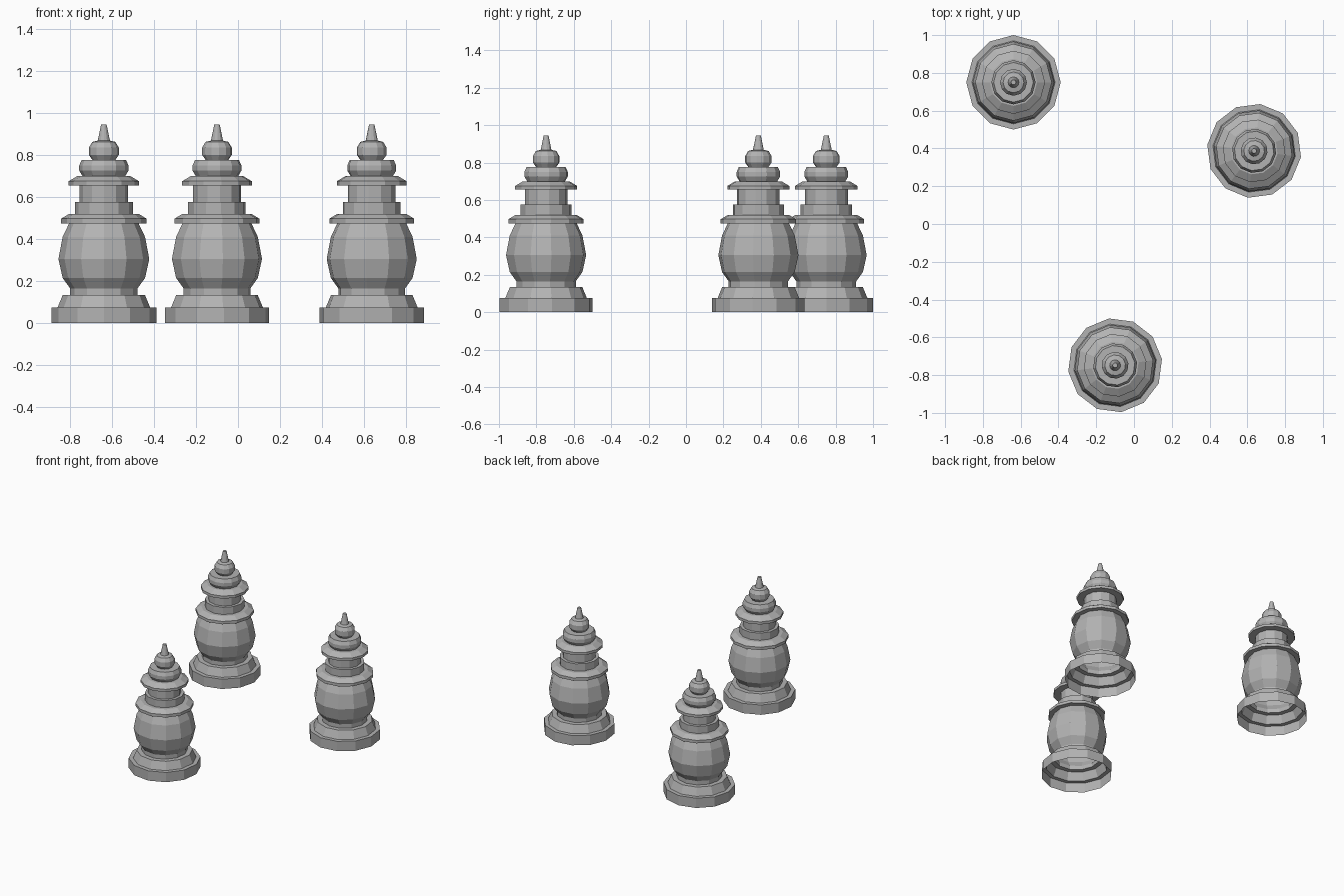
import bpy, bmesh
from math import cos, sin, radians, tau

cube = bpy.data.objects.get("Cube")
if cube:
    bpy.data.objects.remove(cube, do_unlink=True)

stone = bpy.data.materials.new("grey stone")
stone.use_nodes = True
GREY = (0.45, 0.45, 0.45, 1)
stone.diffuse_color = GREY
stone.node_tree.nodes["Principled BSDF"].inputs["Base Color"].default_value = GREY

SIDES = 12

# Tower outline from the open foot to the finial: (radius, height)
PROFILE = [
    (.25, 0), (.25, .075), (.22, .075), (.195, .135),              # foot
    (.16, .135), (.16, .165), (.196, .215), (.216, .305),          # urn body
    (.196, .41), (.165, .475),
    (.203, .475), (.203, .497), (.165, .52),                       # lower disc
    (.138, .52), (.138, .575), (.115, .575), (.115, .655),         # column
    (.167, .655), (.167, .675), (.125, .70),                       # upper disc
    (.102, .70), (.117, .725), (.117, .75), (.105, .777),          # cushion
    (.055, .777), (.071, .80), (.071, .835), (.055, .862),         # bulb
    (.029, .868), (.013, .945),                                    # finial
]


def make_tower(name, x, y, turn):
    bm = bmesh.new()
    rings = []
    for r, z in PROFILE:
        angles = [radians(turn) + tau * i / SIDES for i in range(SIDES)]
        rings.append([bm.verts.new((r * cos(a), r * sin(a), z)) for a in angles])
    for low, high in zip(rings, rings[1:]):
        for i in range(SIDES):
            j = (i + 1) % SIDES
            bm.faces.new((low[i], low[j], high[j], high[i]))
    bm.faces.new(rings[-1])
    mesh = bpy.data.meshes.new(name)
    bm.to_mesh(mesh)
    bm.free()
    mesh.materials.append(stone)
    tower = bpy.data.objects.new(name, mesh)
    tower.location = (x, y, 0)
    bpy.context.collection.objects.link(tower)


make_tower("back_right_tower", -.638, .75, 0)
make_tower("left_tower", .636, .387, -7.5)
make_tower("front_tower", -.1, -.748, 7.5)
